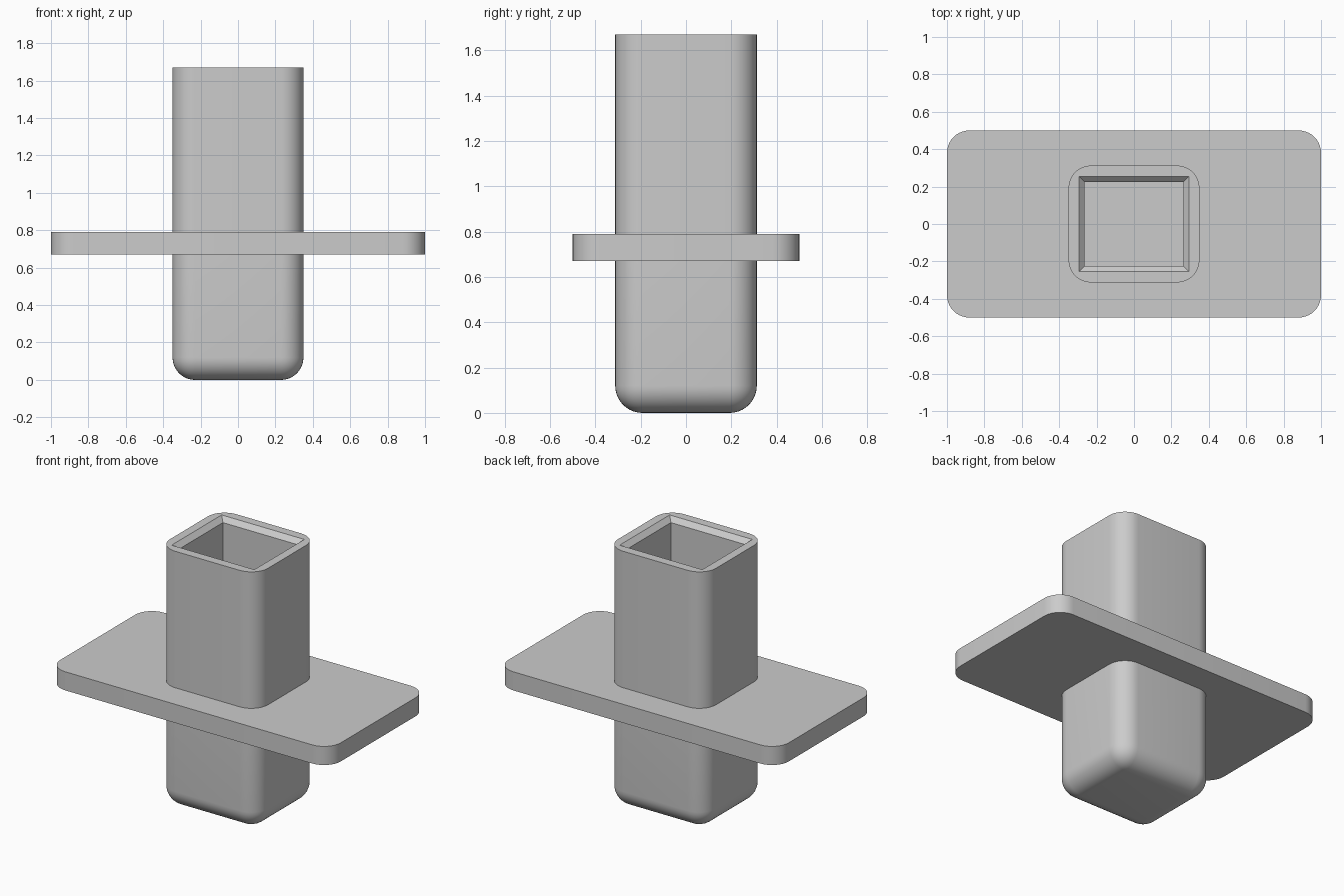
import bpy
import bmesh
import math
from mathutils import Matrix, Vector

cube = bpy.data.objects.get("Cube")
if cube:
    bpy.data.objects.remove(cube, do_unlink=True)

RADIUS, TOP = 0.12, 1.67

grey = bpy.data.materials.new("plain grey")
grey.use_nodes = True
grey.diffuse_color = (0.6, 0.6, 0.6, 1)
grey.node_tree.nodes["Principled BSDF"].inputs["Base Color"].default_value = grey.diffuse_color


def add_object(name, bm):
    mesh = bpy.data.meshes.new(name)
    bm.to_mesh(mesh)
    bm.free()
    mesh.materials.append(grey)
    obj = bpy.data.objects.new(name, mesh)
    bpy.context.collection.objects.link(obj)
    return obj


def box(bm, width, depth, low, high):
    matrix = Matrix.Translation((0, 0, (low + high) / 2)) @ Matrix.Diagonal((width, depth, high - low, 1))
    return bmesh.ops.create_cube(bm, size=1, matrix=matrix)["verts"]


def rounded_box(name, width, depth, low, high, round_bottom=False):
    bm = bmesh.new()
    box(bm, width, depth, low, high)
    edges = []
    for e in bm.edges:
        a, b = (v.co.z for v in e.verts)
        if abs(a - b) > 0.01 or (round_bottom and max(a, b) < low + 0.01):
            edges.append(e)
    bmesh.ops.bevel(bm, geom=edges, offset=RADIUS, segments=10, profile=0.5, affect='EDGES')
    return add_object(name, bm)


def combine(obj, other, operation):
    mod = obj.modifiers.new(operation.lower(), 'BOOLEAN')
    mod.operation, mod.object, mod.solver = operation, other, 'EXACT'
    bpy.context.view_layer.objects.active = obj
    bpy.ops.object.modifier_apply(modifier=mod.name)
    bpy.data.objects.remove(other, do_unlink=True)


# Rounded post joined to its flange plate
post = rounded_box("post_with_flange", 0.70, 0.625, 0, TOP, round_bottom=True)
plate = rounded_box("flange_plate", 2, 1, 0.67, 0.79)
combine(post, plate, 'UNION')

# Square socket inside the post, flared towards its rim
bm = bmesh.new()
box(bm, 0.53, 0.45, 0.09, TOP - 0.03)
top = max(bm.faces, key=lambda f: f.calc_center_median().z)
# straight-sided cap above the flare keeps the cut clean at the rim
for grow, rise in ((0.03, 0.03), (0, 0.1)):
    top = bmesh.ops.extrude_discrete_faces(bm, faces=[top])["faces"][0]
    for v in top.verts:
        v.co += Vector((math.copysign(grow, v.co.x), math.copysign(grow, v.co.y), rise))
bmesh.ops.recalc_face_normals(bm, faces=bm.faces)
cutter = add_object("socket_cutter", bm)
cutter.hide_render = True
combine(post, cutter, 'DIFFERENCE')

# Smooth fillets, crisp rims
post.data.shade_smooth()
post.data.set_sharp_from_angle(angle=math.radians(30))
